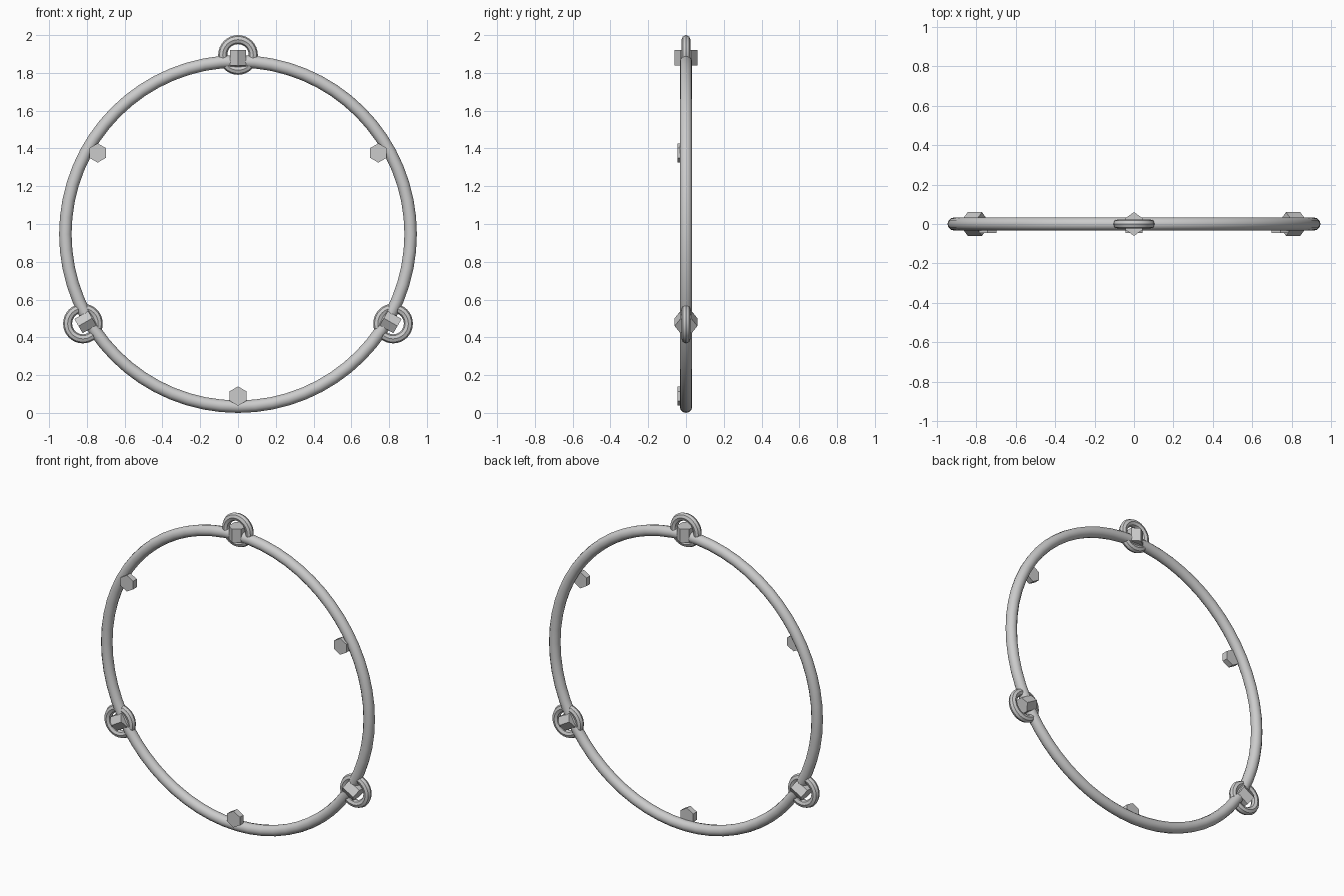
import bpy
from math import sin, cos, radians, pi

if "Cube" in bpy.data.objects:
    bpy.data.objects.remove(bpy.data.objects["Cube"])

CZ = 0.947  # height of the hoop centre


def radial(angle, dist, y=0.0):
    """Point at an angle clockwise from the top of the hoop."""
    return (dist * sin(angle), y, CZ + dist * cos(angle))


def torus(name, loc, major, minor, seg, sides, spin=0.0):
    bpy.ops.mesh.primitive_torus_add(
        major_radius=major, minor_radius=minor, major_segments=seg,
        minor_segments=sides, location=loc, rotation=(pi / 2, spin, 0))
    ob = bpy.context.object
    ob.name = name
    return ob


def hex_prism(name, loc, radius, depth, rot):
    bpy.ops.mesh.primitive_cylinder_add(
        vertices=6, radius=radius, depth=depth, location=loc, rotation=rot)
    ob = bpy.context.object
    ob.name = name
    return ob


# Large hoop
torus("hoop", (0, 0, CZ), 0.914, 0.033, 64, 12)
bpy.ops.object.shade_smooth_by_angle(angle=radians(35))

for i in range(3):
    a = radians(120 * i)
    # Small linking ring with a hexagonal clasp, pointing outwards
    torus(f"link_ring_{i}", radial(a, 0.948), 0.081, 0.024, 32, 8)
    bpy.ops.object.shade_smooth_by_angle(angle=radians(30))
    clasp = hex_prism(f"clasp_{i}", radial(a, 0.933), 0.05, 0.084, (0, a, 0))
    clasp.scale = (1, 1.2, 1)
    # Hexagonal stud on the front of the hoop, between the clasps
    hex_prism(f"stud_{i}", radial(a + radians(60), 0.858, -0.027),
              0.051, 0.036, (pi / 2, 0, 0))
